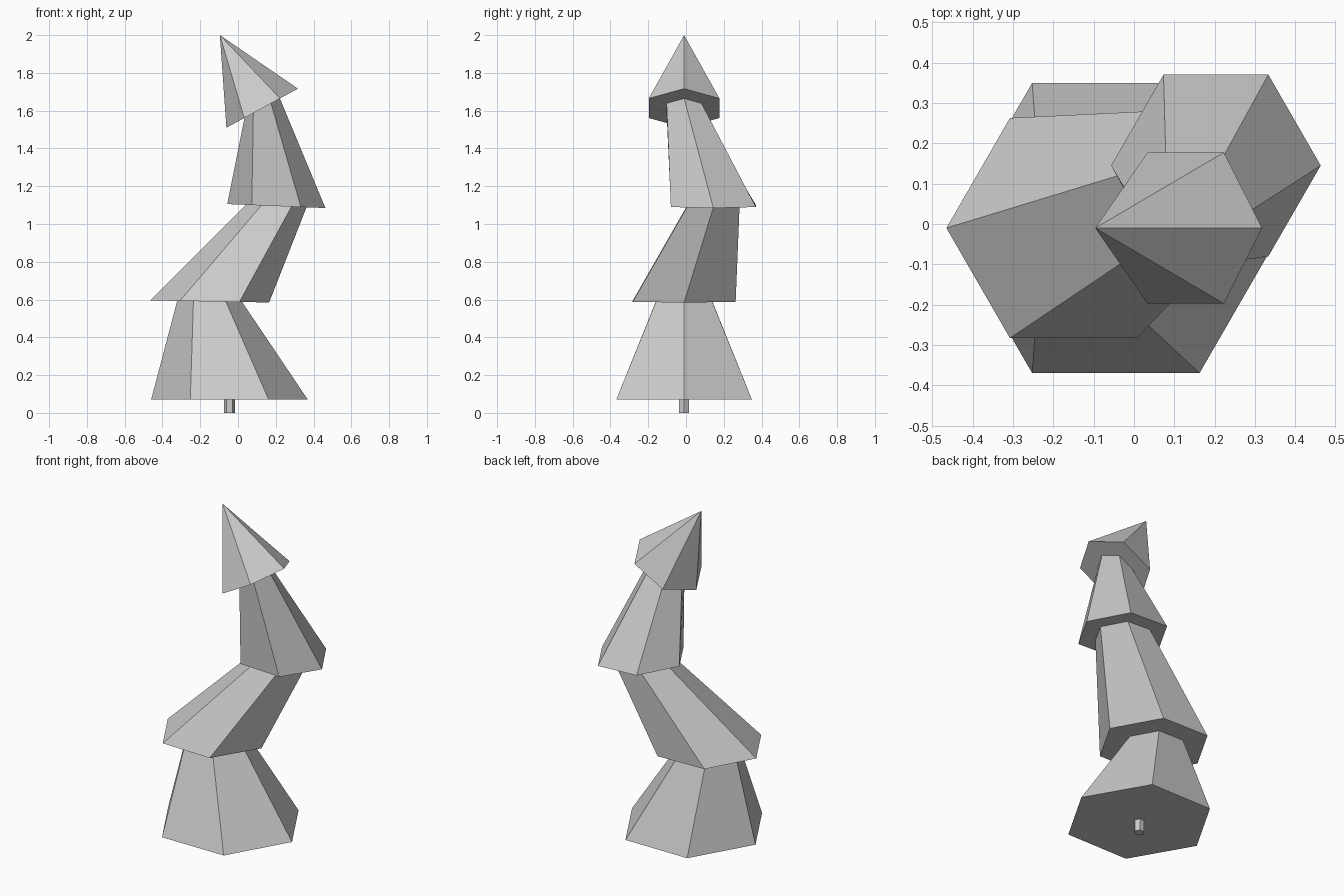
import bpy
import bmesh
from math import sin, cos, pi, radians

if "Cube" in bpy.data.objects:
    bpy.data.objects.remove(bpy.data.objects["Cube"])

SIDES = 6


def ring(bm, center, radius, tilt):
    """Hexagon with a corner on +x, tilted about the y axis."""
    cx, cy, cz = center
    t = radians(tilt)
    if radius == 0:
        return [bm.verts.new(center)]
    return [bm.verts.new((cx + radius * cos(a) * cos(t),
                          cy + radius * sin(a),
                          cz + radius * cos(a) * sin(t)))
            for a in (2 * pi * i / SIDES for i in range(SIDES))]


def tier(name, lower, upper):
    """Closed six-sided frustum, or a pyramid when the upper radius is 0."""
    bm = bmesh.new()
    low, top = ring(bm, *lower), ring(bm, *upper)
    bm.faces.new(low[::-1])
    for i in range(SIDES):
        j = (i + 1) % SIDES
        if len(top) == 1:
            bm.faces.new((low[i], low[j], top[0]))
        else:
            bm.faces.new((low[i], low[j], top[j], top[i]))
    if len(top) > 1:
        bm.faces.new(top)
    mesh = bpy.data.meshes.new(name)
    bm.to_mesh(mesh)
    bm.free()
    obj = bpy.data.objects.new(name, mesh)
    bpy.context.collection.objects.link(obj)
    return obj


# Joints along the bent stem: centre and tilt in degrees
foot = (-0.045, -0.01, 0.07)
joint_1, tilt_1 = (-0.15, -0.01, 0.59), -1
joint_2, tilt_2 = (0.203, 0.145, 1.095), -2.3
joint_3, tilt_3 = (0.128, -0.01, 1.613), 28.7
tip = (-0.096, -0.01, 2.0)

# Short trunk under the foliage
tier("trunk", ((-0.045, -0.01, 0), 0.03, 0), (foot, 0.03, 0))

# Foliage tiers, bottom to top
tier("foliage_bottom", (foot, 0.415, 0), (joint_1, 0.172, tilt_1))
tier("foliage_lower_middle", (joint_1, 0.315, tilt_1), (joint_2, 0.16, tilt_2))
tier("foliage_upper_middle", (joint_2, 0.26, tilt_2), (joint_3, 0.107, tilt_3))
tier("foliage_top", (joint_3, 0.216, tilt_3), (tip, 0, 0))
